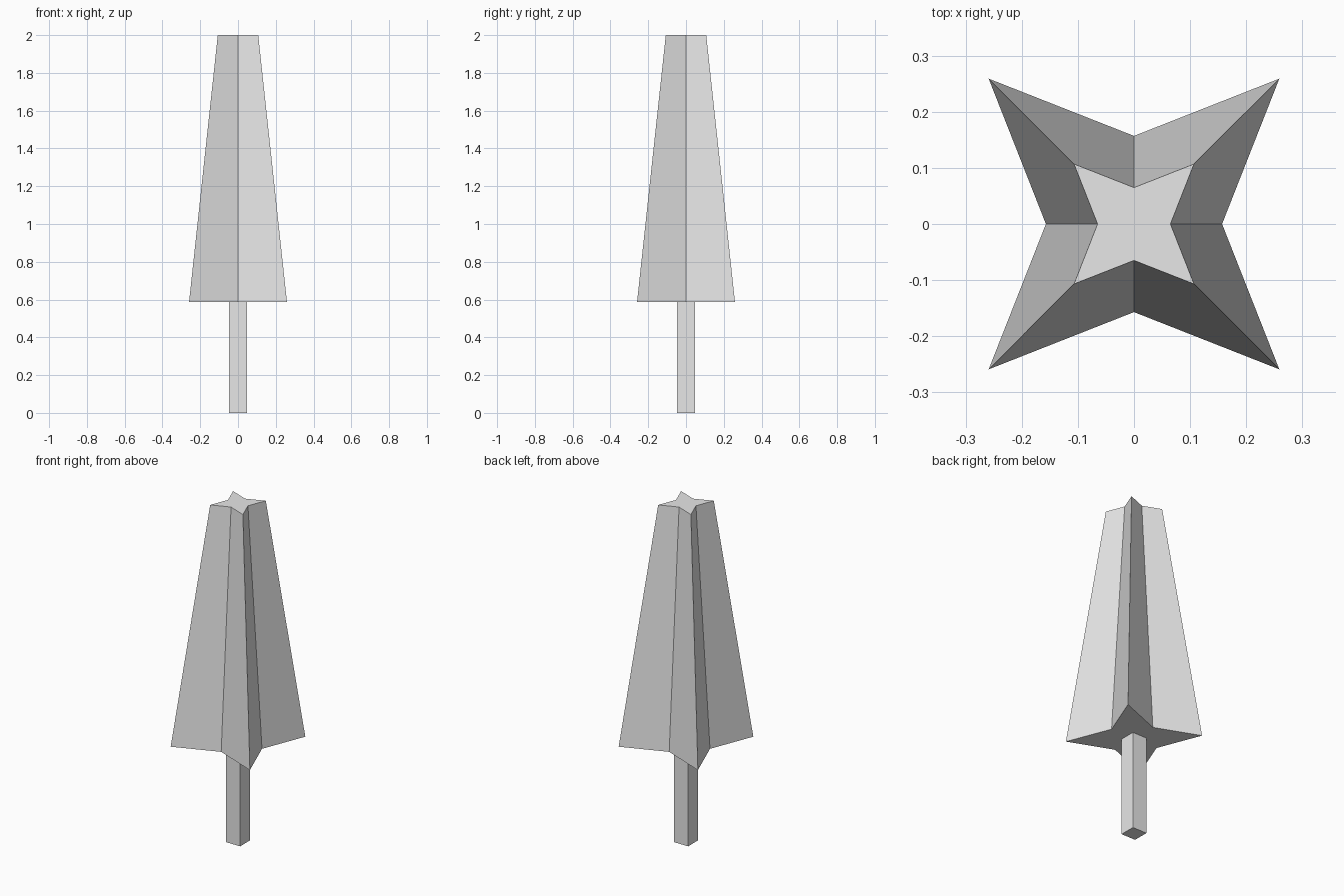
import bpy, bmesh, math

cube = bpy.data.objects.get("Cube")
if cube:
    bpy.data.objects.remove(cube, do_unlink=True)

grey = bpy.data.materials.new("plain_grey")
grey.use_nodes = True
colour = (0.8, 0.8, 0.8, 1)
grey.diffuse_color = colour
grey.node_tree.nodes["Principled BSDF"].inputs["Base Color"].default_value = colour


def star(tip, valley, z):
    """Four-pointed outline with its tips on the diagonals."""
    points = []
    for i in range(8):
        a = i * math.pi / 4
        r = tip * math.sqrt(2) if i % 2 else valley
        points.append((r * math.cos(a), r * math.sin(a), z))
    return points


def square(half, z):
    return [(half * x, half * y, z) for x, y in ((-1, -1), (1, -1), (1, 1), (-1, 1))]


def loft(name, lower, upper):
    """Closed flat-faced solid between two matching outlines."""
    bm = bmesh.new()
    low = [bm.verts.new(p) for p in lower]
    high = [bm.verts.new(p) for p in upper]
    n = len(low)
    for i in range(n):
        j = (i + 1) % n
        bm.faces.new((low[i], low[j], high[j], high[i]))
    bm.faces.new(low[::-1])
    bm.faces.new(high)
    bmesh.ops.recalc_face_normals(bm, faces=bm.faces)
    mesh = bpy.data.meshes.new(name)
    bm.to_mesh(mesh)
    bm.free()
    mesh.materials.append(grey)
    obj = bpy.data.objects.new(name, mesh)
    bpy.context.collection.objects.link(obj)
    return obj


# Tapered, fluted body
loft("folded_canopy", star(0.259, 0.157, 0.588), star(0.107, 0.065, 2.0))

# Square post below it
loft("post", square(0.047, 0), square(0.047, 0.588))
